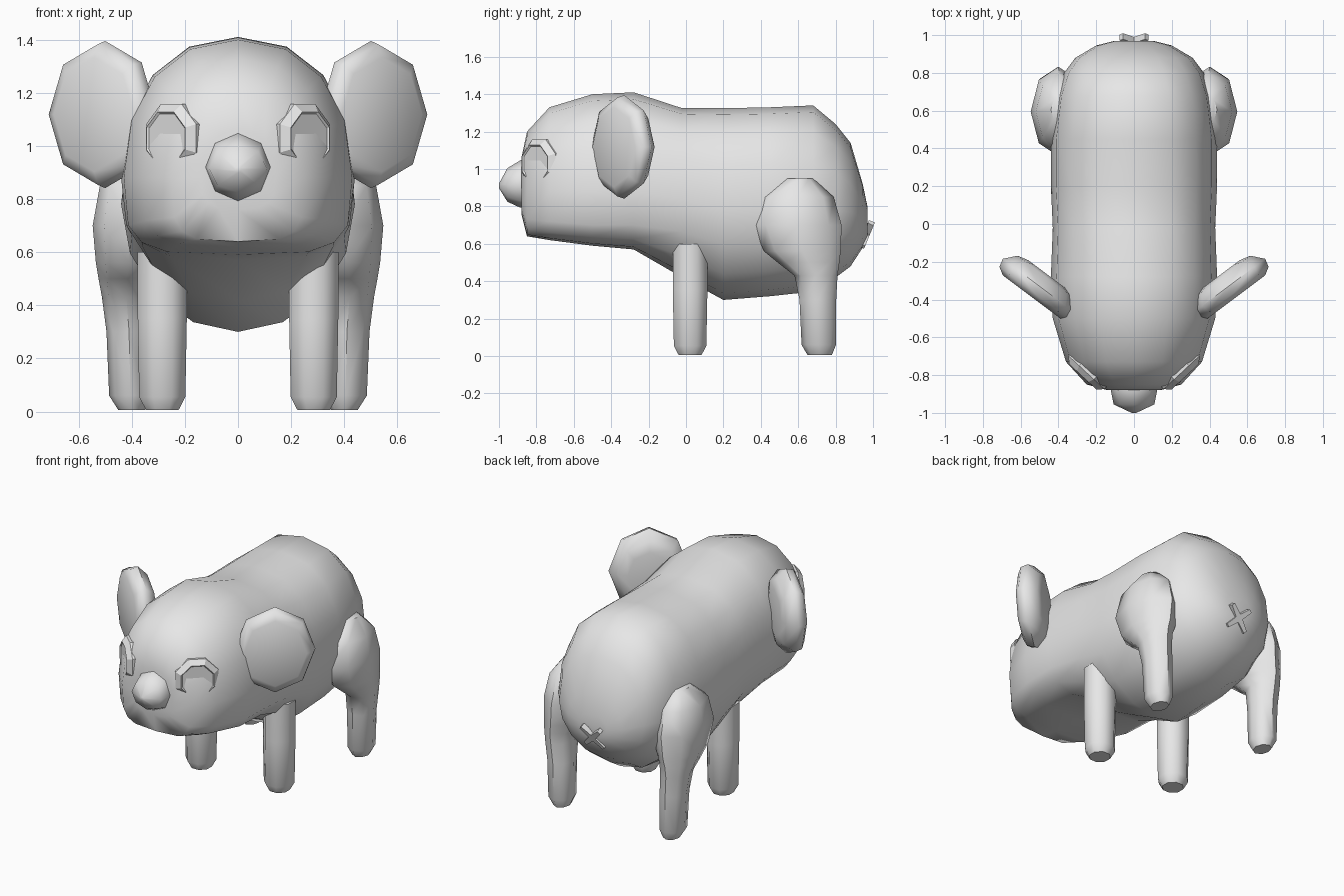
import bpy, bmesh, math
from mathutils import Vector

cube = bpy.data.objects.get("Cube")
if cube:
    bpy.data.objects.remove(cube, do_unlink=True)

grey = bpy.data.materials.new("plain_grey")
grey.use_nodes = True
grey.diffuse_color = (0.8, 0.8, 0.8, 1)
grey.node_tree.nodes["Principled BSDF"].inputs["Base Color"].default_value = (0.8, 0.8, 0.8, 1)

X, Y, Z = Vector((1, 0, 0)), Vector((0, 1, 0)), Vector((0, 0, 1))


def oval(center, u, v, a, b, sides=8, phase=0.0):
    """Ring of points around a centre in the plane of u and v."""
    angles = [2 * math.pi * i / sides + phase for i in range(sides)]
    return [Vector(center) + u * a * math.cos(t) + v * b * math.sin(t) for t in angles]


def loft(name, rings, sharp=50, mirror=False):
    """Skin a list of equal rings, cap both ends, optionally mirror across x."""
    bm = bmesh.new()
    loops = [[bm.verts.new(p) for p in ring] for ring in rings]
    n = len(loops[0])
    for low, high in zip(loops, loops[1:]):
        for i in range(n):
            j = (i + 1) % n
            bm.faces.new((low[i], low[j], high[j], high[i]))
    bm.faces.new(loops[0])
    bm.faces.new(loops[-1])
    bmesh.ops.recalc_face_normals(bm, faces=bm.faces)
    mesh = bpy.data.meshes.new(name)
    bm.to_mesh(mesh)
    bm.free()
    mesh.materials.append(grey)
    obj = bpy.data.objects.new(name, mesh)
    bpy.context.collection.objects.link(obj)
    bpy.ops.object.select_all(action='DESELECT')
    obj.select_set(True)
    bpy.context.view_layer.objects.active = obj
    bpy.ops.object.shade_smooth_by_angle(angle=math.radians(sharp))
    if mirror:
        mod = obj.modifiers.new("mirror", 'MIRROR')
        mod.mirror_object = body
    return obj


def body_ring(y, top, bottom, mid, half, round_top, round_bottom, sides=16):
    """Cross-section with separately squared upper and lower halves."""
    points = []
    for i in range(sides):
        t = 2 * math.pi * i / sides
        c, s = math.cos(t), math.sin(t)
        power = 2 / (round_top if s >= 0 else round_bottom)
        height = top - mid if s >= 0 else mid - bottom
        points.append(Vector((math.copysign(abs(c) ** power, c) * half, y,
                              mid + math.copysign(abs(s) ** power, s) * height)))
    return points


# Head and body in one skin: y, top, bottom, widest height, half width, squareness
body = loft("body", [body_ring(*row) for row in (
    (-.88, 1.06, .76, .88, .14, 2.2, 3),
    (-.85, 1.20, .64, .88, .25, 2.2, 4),
    (-.73, 1.33, .62, .88, .36, 2.2, 4),
    (-.50, 1.40, .59, .88, .43, 2.2, 4),
    (-.28, 1.41, .57, .88, .44, 2.2, 3.5),
    (-.02, 1.325, .42, .84, .43, 2.4, 2.2),
    (.20, 1.325, .30, .78, .44, 2.4, 2),
    (.45, 1.33, .32, .78, .44, 2.4, 2),
    (.68, 1.34, .345, .78, .41, 2.4, 2),
    (.80, 1.24, .42, .78, .37, 2.3, 2),
    (.88, 1.14, .48, .77, .31, 2.2, 2),
    (.945, .92, .58, .74, .20, 2, 2),
    (.97, .80, .64, .72, .10, 2, 2))], sharp=60)

# Nose
loft("nose", [oval((0, y, z), X, Z, a, b) for y, z, a, b in (
    (-.82, .92, .12, .127), (-.885, .92, .122, .127),
    (-.955, .915, .108, .09), (-1, .91, .012, .012))], sharp=55)

# Ears: thick bevelled discs turned outwards
out, along = Vector((.6, -.8, 0)), Vector((.8, .6, 0))
ear_center = Vector((.5, -.33, 1.118))
loft("ear", [oval(ear_center + out * d, along, Z, a, b) for d, a, b in (
    (-.075, .13, .15), (-.06, .19, .215), (.0, .243, .277),
    (.045, .232, .265), (.07, .19, .215))], sharp=55, mirror=True)

# Eyes: shallow raised octagons with a stepped inner disc
gaze, side = Vector((.68, -.73, 0)), Vector((.73, .68, 0))
eye_center = Vector((.255, -.79, 1.028))
loft("eye", [oval(eye_center + gaze * d, side, Z, r, r, phase=math.pi / 8) for d, r in (
    (-.06, .14), (-.005, .14), (.025, .108), (.018, .1))], sharp=15, mirror=True)

# Front legs
loft("front_leg", [oval((.285, .022, z), X, Y, r, r, phase=math.pi / 8) for z, r in (
    (.005, .066), (.055, .094), (.35, .1), (.6, .1))], mirror=True)

# Hind legs with a round thigh: z, centre x, centre y, radii
loft("hind_leg", [oval((x, y, z), X, Y, a, b) for z, x, y, a, b in (
    (.005, .40, .715, .05, .065), (.06, .405, .71, .08, .092),
    (.3, .41, .705, .085, .098), (.43, .42, .695, .092, .115),
    (.5, .42, .655, .105, .165), (.56, .41, .622, .125, .205),
    (.7, .40, .595, .147, .237), (.85, .395, .595, .125, .195),
    (.95, .385, .605, .055, .075))], mirror=True)

# Tail: two small crossed bars
back = Vector((0, .92, -.38)).normalized()
up = back.cross(X) * -1
for name, sign in (("tail_bar_a", 1), ("tail_bar_b", -1)):
    bar = (X + up * sign).normalized()
    across = back.cross(bar)
    loft(name, [oval(Vector((0, .965, .65)) + bar * d, across, back, r, .024, 4, math.pi / 4)
                for d, r in ((-.095, .017), (0, .027), (.095, .017))], sharp=30)
